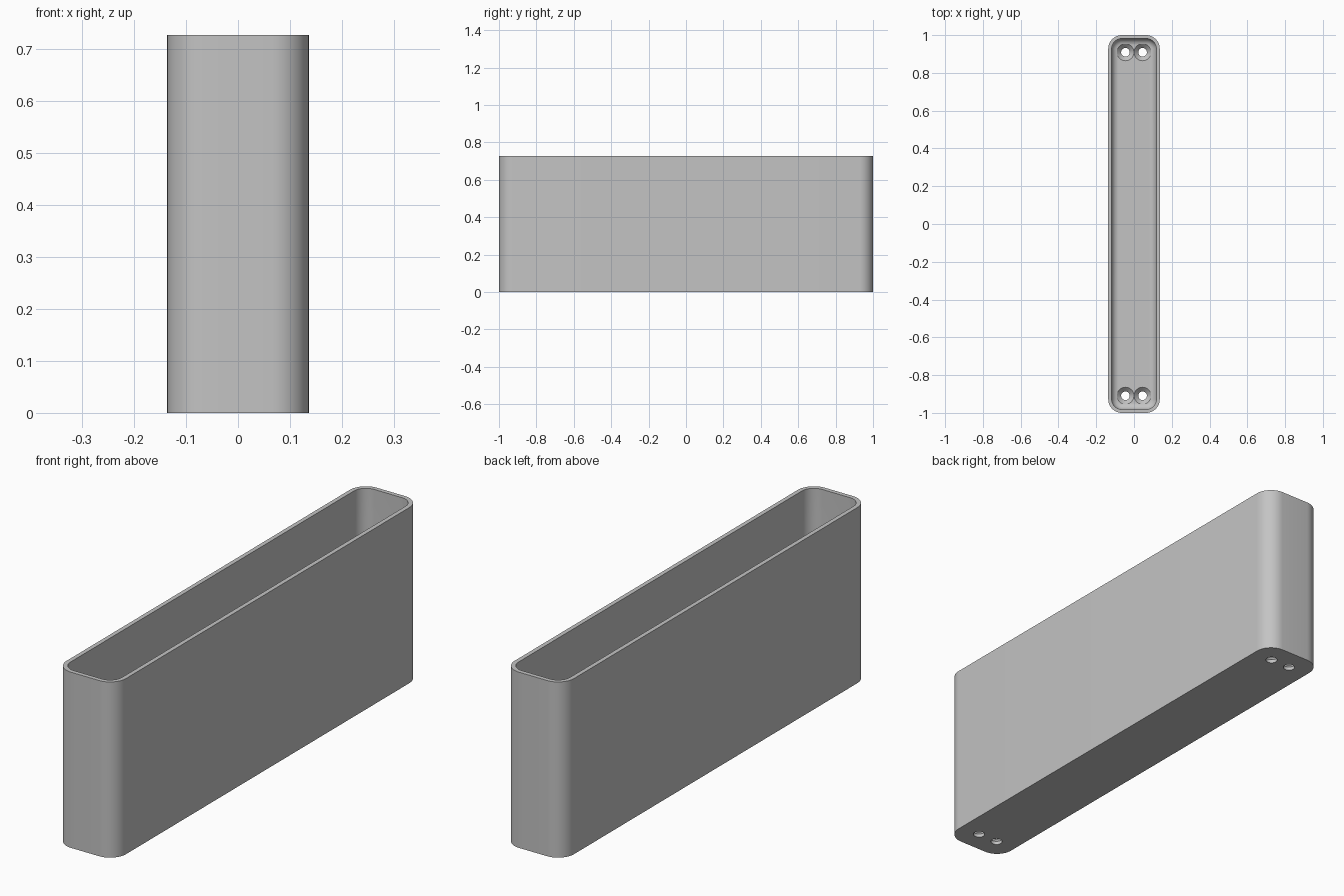
import bpy
import bmesh
from math import cos, sin, pi

if "Cube" in bpy.data.objects:
    bpy.data.objects.remove(bpy.data.objects["Cube"])

UNIT = 2 / 110                      # one small design unit
WIDTH, LENGTH, HEIGHT = 15 * UNIT, 110 * UNIT, 40 * UNIT
WALL, FLOOR = UNIT, 2 * UNIT
CORNER, FILLET = 4 * UNIT, 2 * UNIT
STEPS = 12

grey = bpy.data.materials.new("plain grey")
grey.use_nodes = True
colour = (0.55, 0.55, 0.55, 1)
grey.diffuse_color = colour
grey.node_tree.nodes["Principled BSDF"].inputs["Base Color"].default_value = colour


def rounded_loop(inset, z):
    """Rounded rectangle, inset from the outer wall."""
    radius = CORNER - inset
    cx, cy = WIDTH / 2 - CORNER, LENGTH / 2 - CORNER
    points = []
    for q, (sx, sy) in enumerate([(1, 1), (-1, 1), (-1, -1), (1, -1)]):
        for i in range(STEPS + 1):
            a = (q + i / STEPS) * pi / 2
            points.append((sx * cx + radius * cos(a), sy * cy + radius * sin(a), z))
    return points


def circle_loop(x, y, radius, z, sides=40):
    return [(x + radius * cos(2 * pi * i / sides),
             y + radius * sin(2 * pi * i / sides), z) for i in range(sides)]


def loft(name, loops):
    """Bridge a stack of loops and cap both ends."""
    bm = bmesh.new()
    rings = [[bm.verts.new(p) for p in loop] for loop in loops]
    for a, b in zip(rings, rings[1:]):
        for i in range(len(a)):
            j = (i + 1) % len(a)
            bm.faces.new((a[i], a[j], b[j], b[i]))
    bm.faces.new(rings[0][::-1])
    bm.faces.new(rings[-1])
    bmesh.ops.recalc_face_normals(bm, faces=bm.faces)
    mesh = bpy.data.meshes.new(name)
    bm.to_mesh(mesh)
    bm.free()
    mesh.materials.append(grey)
    obj = bpy.data.objects.new(name, mesh)
    bpy.context.collection.objects.link(obj)
    return obj


# Open tray: outer wall, rim, inner wall, filleted floor
loops = [rounded_loop(0, 0), rounded_loop(0, HEIGHT), rounded_loop(WALL, HEIGHT)]
for i in range(9):
    a = i / 8 * pi / 2
    loops.append(rounded_loop(WALL + FILLET * (1 - cos(a)),
                              FLOOR + FILLET * (1 - sin(a))))
tray = loft("open_tray", loops)
bpy.context.view_layer.objects.active = tray
tray.select_set(True)

# Countersunk screw holes, a pair at each end
HOLE, SINK = 1.25 * UNIT, 2.47 * UNIT
for sx in (-1, 1):
    for sy in (-1, 1):
        x, y = sx * 2.5 * UNIT, sy * 50 * UNIT
        cutter = loft("hole_cutter", [
            circle_loop(x, y, HOLE, -UNIT),
            circle_loop(x, y, HOLE, FLOOR - (SINK - HOLE)),
            circle_loop(x, y, SINK, FLOOR),
            circle_loop(x, y, SINK, FLOOR + FILLET)])
        cutter.hide_render = True
        cut = tray.modifiers.new("screw hole", "BOOLEAN")
        cut.operation = "DIFFERENCE"
        cut.solver = "EXACT"
        cut.object = cutter
        bpy.ops.object.modifier_apply(modifier=cut.name)
        bpy.data.objects.remove(cutter)

bpy.ops.object.shade_smooth_by_angle(angle=pi / 6)
